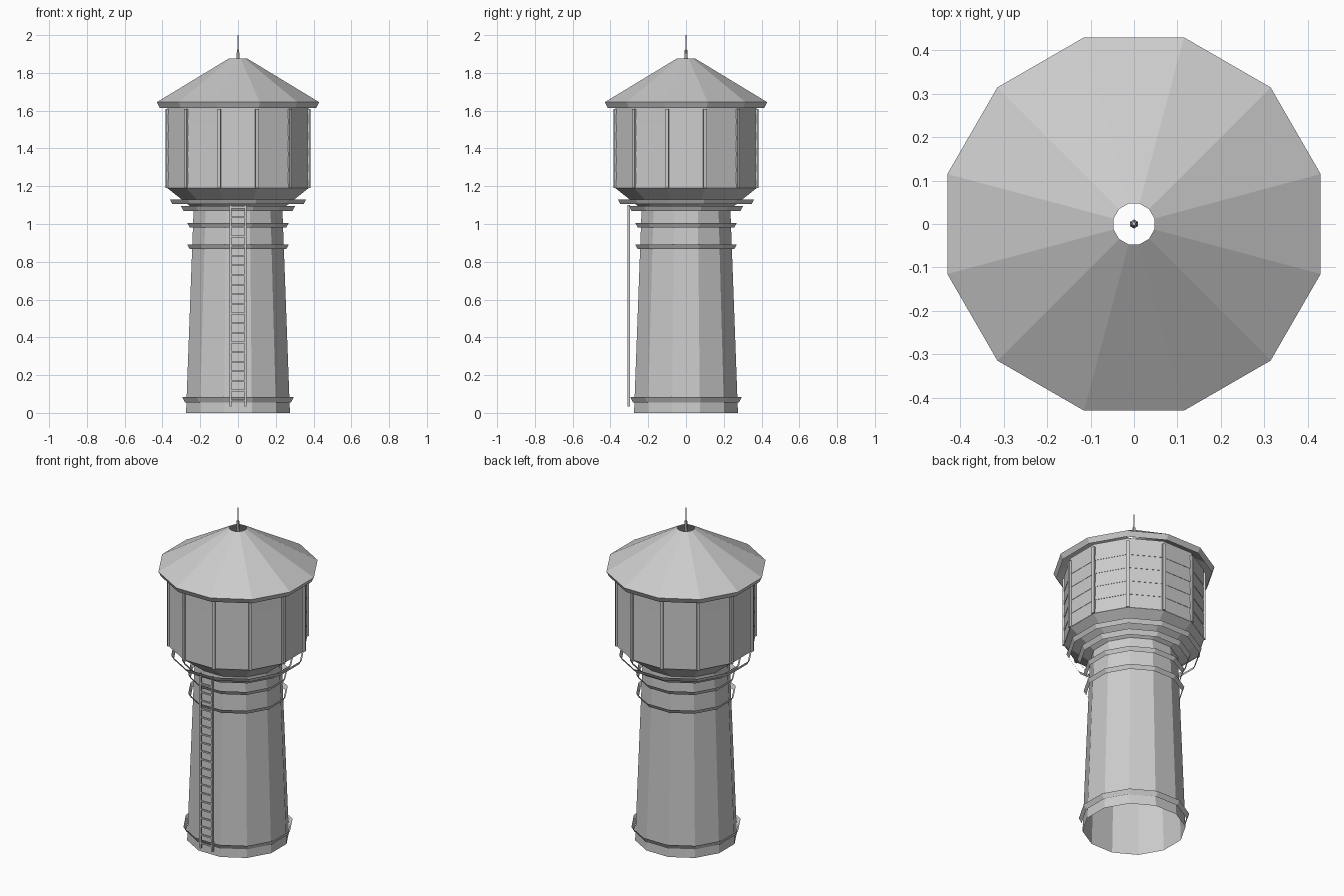
import bpy, bmesh, math
from mathutils import Matrix, Vector

cube = bpy.data.objects.get("Cube")
if cube:
    bpy.data.objects.remove(cube, do_unlink=True)

SIDES = 12
FLAT = math.cos(math.pi / SIDES)  # ratio of flat-side distance to corner radius

grey = bpy.data.materials.new("weathered_grey")
grey.use_nodes = True
colour = (0.6, 0.6, 0.6, 1)
grey.diffuse_color = colour
grey.node_tree.nodes["Principled BSDF"].inputs["Base Color"].default_value = colour


def finish(name, bm):
    mesh = bpy.data.meshes.new(name)
    bm.to_mesh(mesh)
    bm.free()
    mesh.materials.append(grey)
    obj = bpy.data.objects.new(name, mesh)
    bpy.context.collection.objects.link(obj)
    return obj


def shell(name, profile, sides=SIDES):
    """Open faceted sheet through (flat-side distance, height) rings, bottom to top."""
    bm = bmesh.new()
    rings = []
    for dist, z in profile:
        r = dist / math.cos(math.pi / sides)
        angles = [math.tau * (k + 0.5) / sides for k in range(sides)]
        rings.append([bm.verts.new((r * math.cos(a), r * math.sin(a), z)) for a in angles])
    for low, high in zip(rings, rings[1:]):
        for k in range(sides):
            n = (k + 1) % sides
            bm.faces.new((low[k], low[n], high[n], high[k]))
    return finish(name, bm)


def add_box(bm, centre, size, angle=0):
    place = (Matrix.Rotation(angle, 4, 'Z') @ Matrix.Translation(Vector(centre))
             @ Matrix.Diagonal((*size, 1)))
    bmesh.ops.create_cube(bm, size=1, matrix=place)


# Tapered shaft, open at the foot
shell("shaft", [(0.275, 0), (0.235, 1.08)])

# Flared hoops standing just off the walls
hoops = {
    "base_hoop": (0.28, 0.295, 0.055, 0.083),
    "lower_neck_hoop": (0.256, 0.269, 0.868, 0.892),
    "upper_neck_hoop": (0.256, 0.269, 0.982, 1.006),
    "collar_hoop": (0.288, 0.303, 1.068, 1.096),
    "tank_hoop": (0.347, 0.361, 1.105, 1.13),
}
for name, (inner, outer, low, high) in hoops.items():
    shell(name, [(inner, low), (outer, high)])

# Tank: sloping underside and five rows of lapped cladding
TANK_LOW, TANK_HIGH, ROWS = 1.19, 1.63, 5
shell("tank_underside", [(0.235, 1.08), (0.374, TANK_LOW)])
step = 0.084
cladding = []
for row in range(ROWS):
    top = TANK_HIGH if row == ROWS - 1 else TANK_LOW + step * (row + 1)
    cladding += [(0.375, TANK_LOW + step * row), (0.373, top)]
shell("tank_cladding", cladding)

# Corner posts
bm = bmesh.new()
for k in range(SIDES):
    add_box(bm, (0.388, 0, 1.4), (0.016, 0.018, 0.42), math.tau * (k + 0.5) / SIDES)
finish("corner_posts", bm)

# Roof with open crown and flared eave
shell("roof", [(0.415, 1.615), (0.43, 1.645), (0.047, 1.877)])

# Finial
shell("finial", [(0.009, 1.86), (0.006, 1.92), (0.003, 1.925), (0.002, 2.0)], 6)

# Ladder on the front
bm = bmesh.new()
for x in (-0.04, 0.04):
    add_box(bm, (x, -0.303, 0.567), (0.011, 0.011, 1.065))
for k in range(21):
    add_box(bm, (0, -0.303, 0.067 + 0.051 * k), (0.08, 0.008, 0.009))
finish("ladder", bm)
